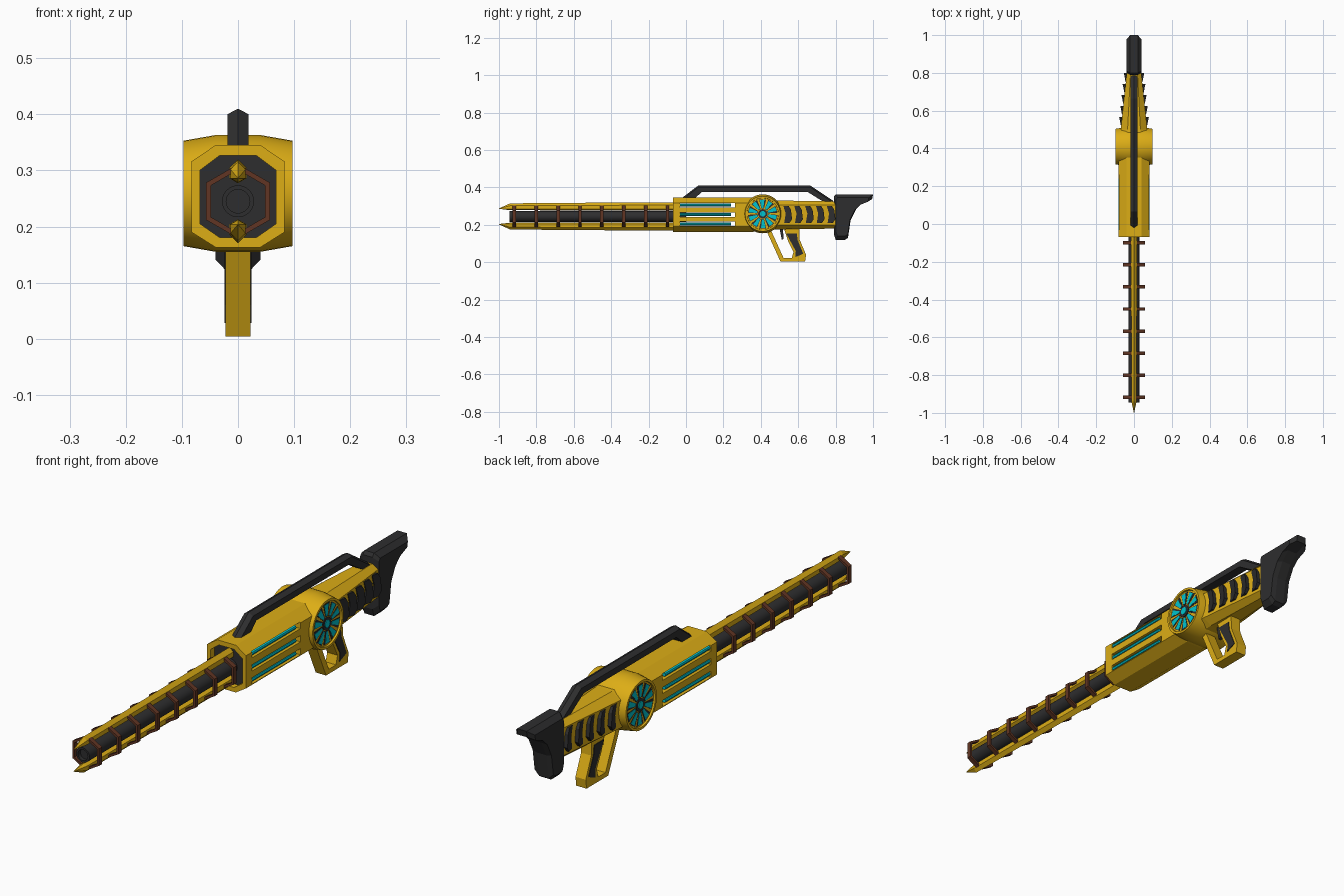
import bpy, bmesh, math

if "Cube" in bpy.data.objects:
    bpy.data.objects.remove(bpy.data.objects["Cube"])


def material(name, rgb):
    m = bpy.data.materials.new(name)
    m.use_nodes = True
    m.diffuse_color = (*rgb, 1)
    m.node_tree.nodes["Principled BSDF"].inputs["Base Color"].default_value = (*rgb, 1)
    return m


YELLOW = material("golden_yellow", (0.72, 0.42, 0.008))
DARK = material("charcoal", (0.027, 0.027, 0.028))
BROWN = material("rust_brown", (0.12, 0.036, 0.017))
CYAN = material("cyan_glow", (0.0, 0.55, 0.62))
AXIS_Z = 0.245            # barrel height
DRUM_Y, DRUM_Z = 0.41, 0.259


def loft(name, sections, mats, caps=True, closed=False, smooth=False):
    """Join matching rings of points into one skin."""
    bm = bmesh.new()
    rings = [[bm.verts.new(p) for p in s] for s in sections]
    pairs = list(zip(rings, rings[1:]))
    if closed:
        pairs.append((rings[-1], rings[0]))
    for a, b in pairs:
        n = len(a)
        for i in range(n):
            j = (i + 1) % n
            bm.faces.new((a[i], a[j], b[j], b[i]))
    if caps and not closed:
        first = bm.faces.new(rings[0])
        bm.faces.new(rings[-1])
        first.material_index = len(mats) - 1   # a second material paints the first cap
    bmesh.ops.recalc_face_normals(bm, faces=bm.faces)
    mesh = bpy.data.meshes.new(name)
    bm.to_mesh(mesh)
    bm.free()
    for m in mats:
        mesh.materials.append(m)
    ob = bpy.data.objects.new(name, mesh)
    bpy.context.collection.objects.link(ob)
    if smooth:
        bpy.ops.object.select_all(action='DESELECT')
        bpy.context.view_layer.objects.active = ob
        ob.select_set(True)
        bpy.ops.object.shade_smooth_by_angle(angle=math.radians(25))
    return ob


def slab(name, pts, x0, x1, mat):
    """Side outline (y, z) extruded from x0 to x1."""
    return loft(name, [[(x, y, z) for y, z in pts] for x in (x0, x1)], [mat])


def box(name, x, y, z, mat):
    return slab(name, [(y[0], z[0]), (y[1], z[0]), (y[1], z[1]), (y[0], z[1])], *x, mat)


def circle(r, n, turn=0.0):
    return [(r * math.cos(turn + math.tau * i / n), r * math.sin(turn + math.tau * i / n))
            for i in range(n)]


def octagon(y, w, flat, bottom, low, high, top):
    half = [(flat, bottom), (w, low), (w, high), (flat, top)]
    return [(x, y, z) for x, z in half] + [(-x, y, z) for x, z in reversed(half)]


# Front housing with a recessed dark muzzle plate
outer = (0.083, 0.04, 0.163, 0.19, 0.316, 0.345)
inner = (0.068, 0.032, 0.18, 0.205, 0.3, 0.327)
housing = loft("front_housing",
               [octagon(-0.045, *inner), octagon(-0.07, *inner), octagon(-0.07, *outer),
                octagon(0.36, *outer), octagon(0.42, 0.076, 0.036, 0.17, 0.195, 0.31, 0.335)],
               [YELLOW, DARK])

# Through slots with glowing rods
for k, z in enumerate((0.205, 0.255, 0.306)):
    cutter = box("slot_cutter", (-0.2, 0.2), (-0.033, 0.262), (z - 0.012, z + 0.012), YELLOW)
    cutter.hide_render = True
    mod = housing.modifiers.new("slot", 'BOOLEAN')
    mod.operation = 'DIFFERENCE'
    mod.solver = 'EXACT'
    mod.object = cutter
    bpy.context.view_layer.objects.active = housing
    bpy.ops.object.modifier_apply(modifier=mod.name)
    bpy.data.objects.remove(cutter)
    for s, side in ((1, "left"), (-1, "right")):
        loft(f"{side}_glow_rod_{k + 1}",
             [[(s * 0.074 + x, y, z + h) for x, h in circle(0.0075, 8)] for y in (-0.034, 0.24)],
             [CYAN], smooth=True)

# Tapering rear housing
loft("rear_housing",
     [octagon(0.4, 0.078, 0.036, 0.17, 0.195, 0.31, 0.335),
      octagon(0.5, 0.07, 0.034, 0.176, 0.198, 0.305, 0.33),
      octagon(0.81, 0.037, 0.018, 0.18, 0.198, 0.305, 0.325)], [YELLOW])


def wall(y):
    return 0.07 - (y - 0.5) * 0.107


# Flared side louvres
for s, side in ((1, "left"), (-1, "right")):
    for k in range(5):
        y = 0.525 + 0.058 * k
        pts = [(y, 0.21), (y + 0.028, 0.21), (y + 0.042, 0.23),
               (y + 0.036, 0.28), (y + 0.024, 0.3), (y - 0.004, 0.3), (y + 0.008, 0.26)]
        skin = [(s * (wall(p) + 0.002 + max(0, p - y) * 0.34), p, z) for p, z in pts]
        base = [(s * (wall(p) - 0.008), p, z) for p, z in pts]
        loft(f"{side}_louvre_{k + 1}", [base, skin], [DARK])

# Round drum across the housing, with recessed ends
profile = [(-0.09, 0.084), (-0.097, 0.085), (-0.097, 0.094), (-0.04, 0.104),
           (0.04, 0.104), (0.097, 0.094), (0.097, 0.085), (0.09, 0.084)]
loft("drum", [[(x, DRUM_Y + a, DRUM_Z + b) for a, b in circle(r, 40)] for x, r in profile],
     [YELLOW], smooth=True)


def wedge(name, s, a0, a1, r0, r1, x, mat):
    pts = [(DRUM_Y + r * math.cos(a), DRUM_Z + r * math.sin(a))
           for r, a in ((r0, a0), (r1, a0), (r1, a1), (r0, a1))]
    slab(name, pts, s * 0.088, s * x, mat)


# Drum vents: dark petals, half lit
for s, side in ((1, "left"), (-1, "right")):
    for k in range(10):
        a = math.tau * (k + 0.5) / 10
        wedge(f"{side}_drum_petal_{k + 1}", s, a - 0.24, a + 0.24, 0.028, 0.08, 0.0915, DARK)
        wedge(f"{side}_drum_light_{k + 1}", s, a - 0.12, a + 0.2, 0.031, 0.076, 0.0925, CYAN)
    for part, r, x, mat in (("hub", 0.025, 0.093, DARK), ("hub_light", 0.015, 0.096, CYAN)):
        slab(f"{side}_drum_{part}", [(DRUM_Y + p, DRUM_Z + q) for p, q in circle(r, 16)],
             s * 0.088, s * x, mat)

# Barrel with a shallow bore
loft("barrel", [[(a, y, AXIS_Z + b) for a, b in circle(r, 24)] for y, r in
                ((-0.93, 0.021), (-0.945, 0.021), (-0.945, 0.0285), (0.0, 0.0285))],
     [DARK], smooth=True)

# Hexagonal barrel hoops
for k in range(8):
    y = -0.918 + 0.117 * k
    loft(f"barrel_hoop_{k + 1}",
         [[(a, y + d, AXIS_Z + b) for a, b in circle(r, 6, math.pi / 6)]
          for r, d in ((0.056, -0.009), (0.066, -0.009), (0.066, 0.009), (0.056, 0.009))],
         [BROWN], closed=True)

# Pointed rails above and below the barrel
rail = [(0, 0.075), (0.015, 0.06), (0.015, 0.041), (0, 0.032), (-0.015, 0.041), (-0.015, 0.06)]
for s, side in ((1, "upper"), (-1, "lower")):
    loft(f"{side}_rail",
         [[(x * w, y, AXIS_Z + s * (0.041 + (h - 0.041) * t)) for x, h in rail]
          for y, w, t in ((-1.0, 0.05, 0.05), (-0.94, 0.9, 0.85), (-0.3, 1, 1), (-0.05, 1, 1))],
         [YELLOW])

# Carrying handle with a ridged top
handle = [(-0.02, 0.335), (0.065, 0.4), (0.665, 0.4), (0.785, 0.32),
          (0.74, 0.32), (0.65, 0.376), (0.085, 0.376), (0.04, 0.335)]
loft("carry_handle",
     [[(x, y, z + (lift if i < 4 else 0)) for i, (y, z) in enumerate(handle)]
      for x, lift in ((-0.019, 0), (0, 0.01), (0.019, 0))], [DARK])

# Shoulder stock with chamfered sides
stock = [(0.79, 0.35), (0.8, 0.363), (1.0, 0.363), (0.995, 0.338), (0.945, 0.318), (0.91, 0.285),
         (0.88, 0.225), (0.866, 0.13), (0.85, 0.12), (0.8, 0.12), (0.79, 0.15)]
loft("shoulder_stock",
     [[(x, 0.86 + (y - 0.86) * f, 0.25 + (z - 0.25) * f) for y, z in stock]
      for x, f in ((-0.04, 0.84), (-0.02, 1), (0.02, 1), (0.04, 0.84))], [DARK])

# Grip, guard and trigger
slab("grip", [(0.52, 0.19), (0.605, 0.19), (0.608, 0.12), (0.642, 0.04), (0.637, 0.004),
              (0.56, 0.004), (0.575, 0.055), (0.545, 0.115)], -0.022, 0.022, YELLOW)
slab("hand_guard_front", [(0.425, 0.18), (0.45, 0.18), (0.522, 0.022), (0.505, 0.004)],
     -0.022, 0.022, YELLOW)
box("hand_guard_base", (-0.022, 0.022), (0.505, 0.58), (0.004, 0.022), YELLOW)
panel = [(0.535, 0.155), (0.592, 0.155), (0.597, 0.118), (0.627, 0.045),
         (0.585, 0.028), (0.587, 0.06), (0.557, 0.115)]
for s, side in ((1, "left"), (-1, "right")):
    slab(f"{side}_grip_panel", panel, s * 0.021, s * 0.0245, DARK)
slab("trigger", [(0.5, 0.18), (0.518, 0.18), (0.522, 0.125), (0.512, 0.12)], -0.006, 0.006, DARK)
